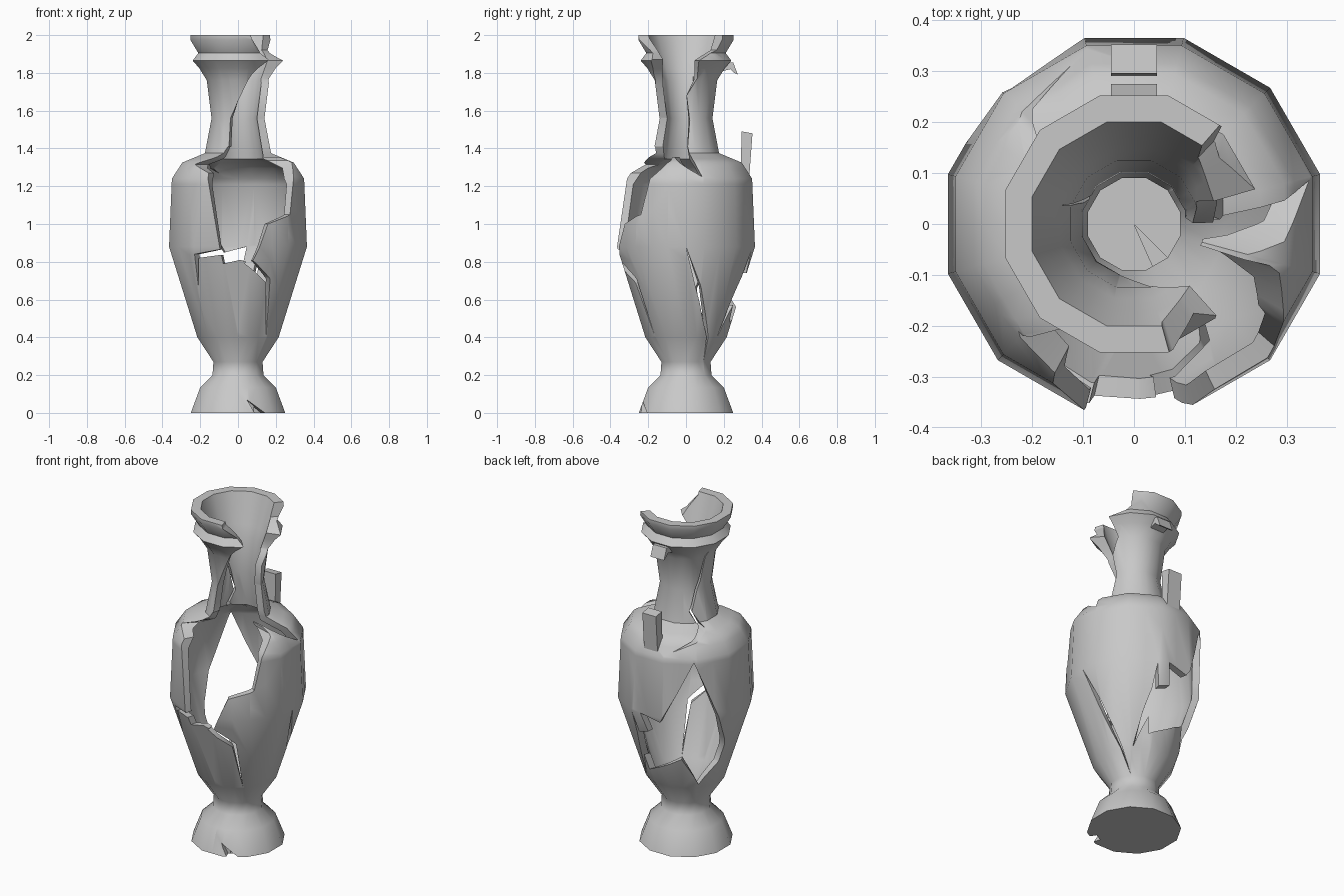
import bpy
import bmesh
from math import radians, cos, sin
from mathutils import Vector

if "Cube" in bpy.data.objects:
    bpy.data.objects.remove(bpy.data.objects["Cube"])

FACET = 30          # degrees covered by one flat side
SEAM = -165         # angle where the unrolled wall closes
SCALE = 60          # degrees per unit while the wall is unrolled
THICK = .04         # wall thickness

clay = bpy.data.materials.new("grey_clay")
clay.use_nodes = True
GREY = (.58, .58, .58, 1)
clay.diffuse_color = GREY
shader = next(n for n in clay.node_tree.nodes if n.type == "BSDF_PRINCIPLED")
shader.inputs["Base Color"].default_value = GREY


def make_object(name, bm):
    bmesh.ops.recalc_face_normals(bm, faces=bm.faces[:])
    mesh = bpy.data.meshes.new(name)
    bm.to_mesh(mesh)
    bm.free()
    mesh.materials.append(clay)
    obj = bpy.data.objects.new(name, mesh)
    bpy.context.collection.objects.link(obj)
    bpy.ops.object.select_all(action="DESELECT")
    obj.select_set(True)
    bpy.context.view_layer.objects.active = obj
    bpy.ops.object.shade_smooth_by_angle(angle=radians(42))


def on_wall(angle, apothem, z):
    """Point on a twelve-sided ring whose flats lie at the given distance."""
    local = (angle + FACET / 2) % FACET - FACET / 2
    r = apothem / cos(radians(local))
    return Vector((r * cos(radians(angle)), r * sin(radians(angle)), z))


def apothem_at(profile, z):
    for (r0, z0), (r1, z1) in zip(profile, profile[1:]):
        if z <= z1:
            return r0 + (r1 - r0) * (z - z0) / (z1 - z0)
    return profile[-1][0]


def inside_outline(p, outline):
    hit = False
    for a, b in zip(outline, outline[1:] + outline[:1]):
        if (a.y > p.y) != (b.y > p.y):
            if p.x < a.x + (b.x - a.x) * (p.y - a.y) / (b.y - a.y):
                hit = not hit
    return hit


def break_out(bm, *outline):
    """Remove a hole, given as (degrees around, z), from the unrolled wall."""
    pts = [Vector((a / SCALE, z, 0)) for a, z in outline]
    for a, b in zip(pts, pts[1:] + pts[:1]):
        near = set()
        for f in bm.faces:
            xs = [v.co.x for v in f.verts]
            ys = [v.co.y for v in f.verts]
            if (min(xs) <= max(a.x, b.x) and max(xs) >= min(a.x, b.x)
                    and min(ys) <= max(a.y, b.y) and max(ys) >= min(a.y, b.y)):
                near.update([f], f.edges, f.verts)
        if near:
            across = (b - a).cross(Vector((0, 0, 1))).normalized()
            bmesh.ops.bisect_plane(bm, geom=list(near), dist=1e-5,
                                   plane_co=a, plane_no=across)
    gone = [f for f in bm.faces if inside_outline(f.calc_center_median(), pts)]
    bmesh.ops.delete(bm, geom=gone, context="FACES")


def roll_up(bm, outside, inside):
    """Roll up the wall and join its outside to a matching inside."""
    outer_verts, outer_faces = bm.verts[:], bm.faces[:]
    ends = (SEAM / SCALE, (SEAM + 360) / SCALE)
    rims = [e for e in bm.edges if e.is_boundary and not any(
        all(abs(v.co.x - x) < 1e-4 for v in e.verts) for x in ends)]
    inner = {}
    for v in outer_verts:
        angle, z = v.co.x * SCALE, v.co.y
        inner[v] = bm.verts.new(on_wall(angle, apothem_at(inside, z), z))
        v.co = on_wall(angle, apothem_at(outside, z), z)
    for f in outer_faces:
        bm.faces.new([inner[v] for v in reversed(f.verts)])
    for e in rims:
        a, b = e.verts
        bm.faces.new((a, b, inner[b], inner[a]))
    bmesh.ops.remove_doubles(bm, verts=bm.verts[:], dist=1e-5)


def prism(name, outline, offset):
    """Closed solid between an outline and its shifted copy."""
    bm = bmesh.new()
    near = [bm.verts.new(p) for p in outline]
    far = [bm.verts.new(Vector(p) + Vector(offset)) for p in outline]
    bm.faces.new(near)
    bm.faces.new(far[::-1])
    for i in range(len(near)):
        bm.faces.new((near[i - 1], near[i], far[i], far[i - 1]))
    bmesh.ops.triangulate(bm, faces=bm.faces[:])
    make_object(name, bm)


# Wall profile as (distance to flat, z); the inside follows it, then flares to the rim
outside = [(.25, 0), (.2, .135), (.135, .2), (.13, .27), (.215, .4), (.365, .88),
           (.35, 1.24), (.295, 1.325), (.175, 1.375), (.14, 1.56), (.165, 1.76),
           (.205, 1.825), (.24, 1.865), (.21, 1.905), (.252, 1.975), (.252, 2)]
inside = [(r - THICK, z - .03 if 1.2 < z < 1.5 else z) for r, z in outside if z < 1.8]
inside.append((.2, 2))

# Unrolled wall grid
wall = bmesh.new()
levels = sorted({z for _, z in outside + inside})
columns = range(SEAM, SEAM + 361, FACET // 2)
grid = [[wall.verts.new((a / SCALE, z, 0)) for a in columns] for z in levels]
for low, high in zip(grid, grid[1:]):
    for i in range(len(low) - 1):
        wall.faces.new((low[i], low[i + 1], high[i + 1], high[i]))

# Break in the front of the belly and shoulder
break_out(wall, (-137, 1.315), (-118, 1.27), (-105, .88), (-103, .79), (-88, .81),
          (-78, .79), (-64, 1), (-41, 1.05), (-33, 1.24), (-17, 1.335),
          (-20, 1.4), (-108, 1.41), (-120, 1.355))
# Missing side of the neck and rim
break_out(wall, (-106, 1.37), (-15, 1.355), (14, 1.25), (3, 1.41), (8, 1.55),
          (1, 1.68), (20, 1.77), (16, 1.865), (46, 1.92), (53, 2.1), (-78, 2.1),
          (-74, 1.98), (-48, 1.87), (-67, 1.79), (-95, 1.62), (-106, 1.56))
# Jagged break low in the back
break_out(wall, (132, 1.22), (117, 1.03), (102, .85), (82, .88), (86, .76),
          (74, .74), (71, .86), (68, .72), (48, .4), (67, .57), (70, .48),
          (93, .53), (120, .6), (143, .42), (166, .56), (169, .66), (151, .93))
# Two cracks running from the front break
break_out(wall, (-100, .87), (-130, .84), (-133, .67), (-127, .82), (-100, .84))
break_out(wall, (-80, .82), (-57, .71), (-48, .41), (-61, .69), (-84, .79))
# Side crack
break_out(wall, (0, .88), (10, .66), (19, .52), (42, .28), (24, .52), (14, .68))
# Back crack from neck to shoulder
break_out(wall, (166, 1.82), (153, 1.62), (131, 1.44), (146, 1.365), (112, 1.27),
          (154, 1.355), (136, 1.44), (157, 1.61))
# Chip in the foot
break_out(wall, (-66, -.03), (-45, -.03), (-78, .068))

roll_up(wall, outside, inside)
make_object("vase_wall", wall)

# Foot floor with a wedge missing at the chip
ring = [*range(-45, 286, FACET), 294]
floor = [on_wall(a, outside[0][0] - THICK, 0) for a in ring]
prism("foot_floor", [Vector((0, 0, 0))] + floor, (0, 0, .06))

# Remains of the back handle, as (y, z) side profiles
WIDTH = .09


def stub(name, *side):
    prism(name, [(-WIDTH / 2, y, z) for y, z in side], (WIDTH, 0, 0))


stub("lower_handle_stub", (.288, 1.25), (.335, 1.25), (.352, 1.48), (.295, 1.49))
stub("upper_handle_stub", (.16, 1.8), (.16, 1.855), (.25, 1.855), (.275, 1.79),
     (.255, 1.8), (.235, 1.82))
